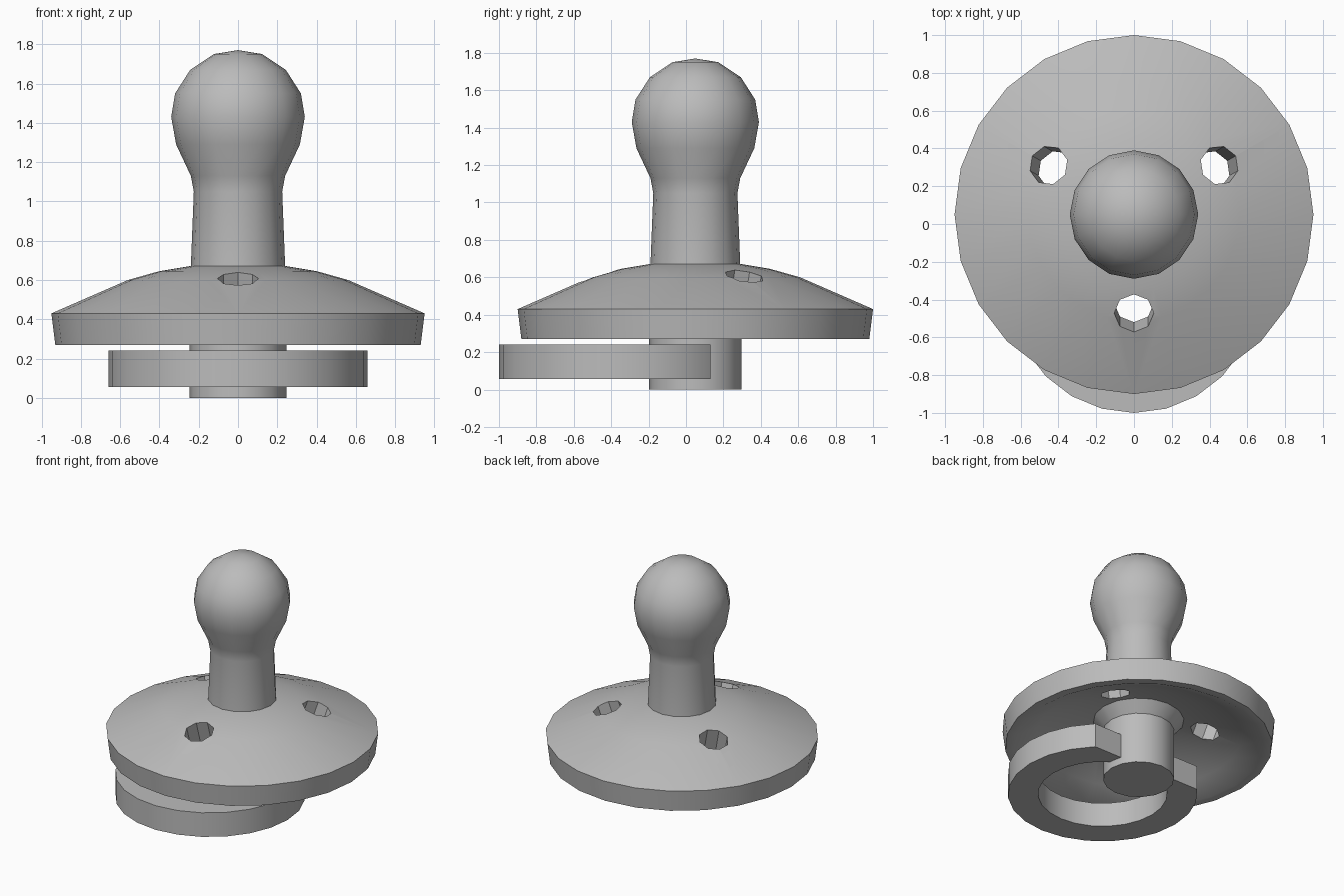
import bpy, bmesh, math
from mathutils import Matrix, Vector

cube = bpy.data.objects.get("Cube")
if cube:
    bpy.data.objects.remove(cube, do_unlink=True)

AXIS_Y = 0.05      # centre line of shield, stem and teat

grey = bpy.data.materials.new("plain grey")
grey.use_nodes = True
colour = (0.5, 0.5, 0.5, 1)
grey.diffuse_color = colour
grey.node_tree.nodes["Principled BSDF"].inputs["Base Color"].default_value = colour


def finish(name, bm):
    """Turn a bmesh into a named grey object."""
    bmesh.ops.recalc_face_normals(bm, faces=bm.faces)
    mesh = bpy.data.meshes.new(name)
    bm.to_mesh(mesh)
    bm.free()
    mesh.materials.append(grey)
    obj = bpy.data.objects.new(name, mesh)
    bpy.context.collection.objects.link(obj)
    return obj


def lathe(profile, sides, centre_y, closed):
    """Spin (radius, height) points about a vertical axis."""
    bm = bmesh.new()
    verts = [bm.verts.new((0, -r, z)) for r, z in profile]
    pairs = list(zip(verts, verts[1:]))
    if closed:
        pairs.append((verts[-1], verts[0]))
    edges = [bm.edges.new(p) for p in pairs]
    bmesh.ops.spin(bm, geom=verts + edges, cent=(0, 0, 0), axis=(0, 0, 1),
                   angle=math.tau, steps=sides)
    bmesh.ops.remove_doubles(bm, verts=bm.verts, dist=0.0005)
    bmesh.ops.translate(bm, verts=bm.verts, vec=(0, centre_y, 0))
    return bm


def smooth(obj):
    bpy.ops.object.select_all(action="DESELECT")
    obj.select_set(True)
    bpy.context.view_layer.objects.active = obj
    bpy.ops.object.shade_smooth_by_angle(angle=math.radians(30))


# Domed shield, hollow underneath
shield = finish("shield", lathe([
    (0.20, 0.675), (0.25, 0.67), (0.40, 0.645), (0.56, 0.60), (0.95, 0.43),
    (0.93, 0.27), (0.87, 0.27), (0.72, 0.345), (0.53, 0.42), (0.32, 0.47),
    (0.20, 0.49)], 24, AXIS_Y, True))

# Three air holes drilled square to the dome
bm = bmesh.new()
for k in range(3):
    place = (Matrix.Translation((0, AXIS_Y, 0))
             @ Matrix.Rotation(k * math.tau / 3, 4, "Z")
             @ Matrix.Translation((0, -0.52, 0.60))
             @ Matrix.Rotation(math.radians(17), 4, "X"))
    bmesh.ops.create_cone(bm, cap_ends=True, segments=8, radius1=0.105,
                          radius2=0.105, depth=0.6, matrix=place)
drill = finish("hole_cutter", bm)
drill.hide_render = True
cut = shield.modifiers.new("air_holes", "BOOLEAN")
cut.operation = "DIFFERENCE"
cut.solver = "EXACT"
cut.object = drill
bpy.context.view_layer.objects.active = shield
bpy.ops.object.modifier_apply(modifier=cut.name)
bpy.data.objects.remove(drill, do_unlink=True)

# Teat with its stem, flared where it meets the underside of the shield
teat = finish("teat_and_stem", lathe([
    (0, 0), (0.247, 0), (0.247, 0.39), (0.32, 0.475), (0.24, 0.55),
    (0.24, 0.67), (0.225, 1.05), (0.24, 1.13), (0.315, 1.29), (0.34, 1.43),
    (0.32, 1.55), (0.243, 1.67), (0.123, 1.75), (0, 1.77)], 16, AXIS_Y, False))

# Pull ring, cut flat at the back where it joins the stem
bm = lathe([(0.66, 0.055), (0.66, 0.24), (0.45, 0.24), (0.45, 0.055)],
           24, -0.34, True)
bmesh.ops.bisect_plane(bm, geom=bm.verts[:] + bm.edges[:] + bm.faces[:],
                       plane_co=Vector((0, 0.132, 0)), plane_no=(0, 1, 0),
                       clear_outer=True)
bmesh.ops.holes_fill(bm, edges=[e for e in bm.edges if e.is_boundary], sides=0)
ring = finish("pull_ring", bm)

for part in (shield, teat, ring):
    smooth(part)
